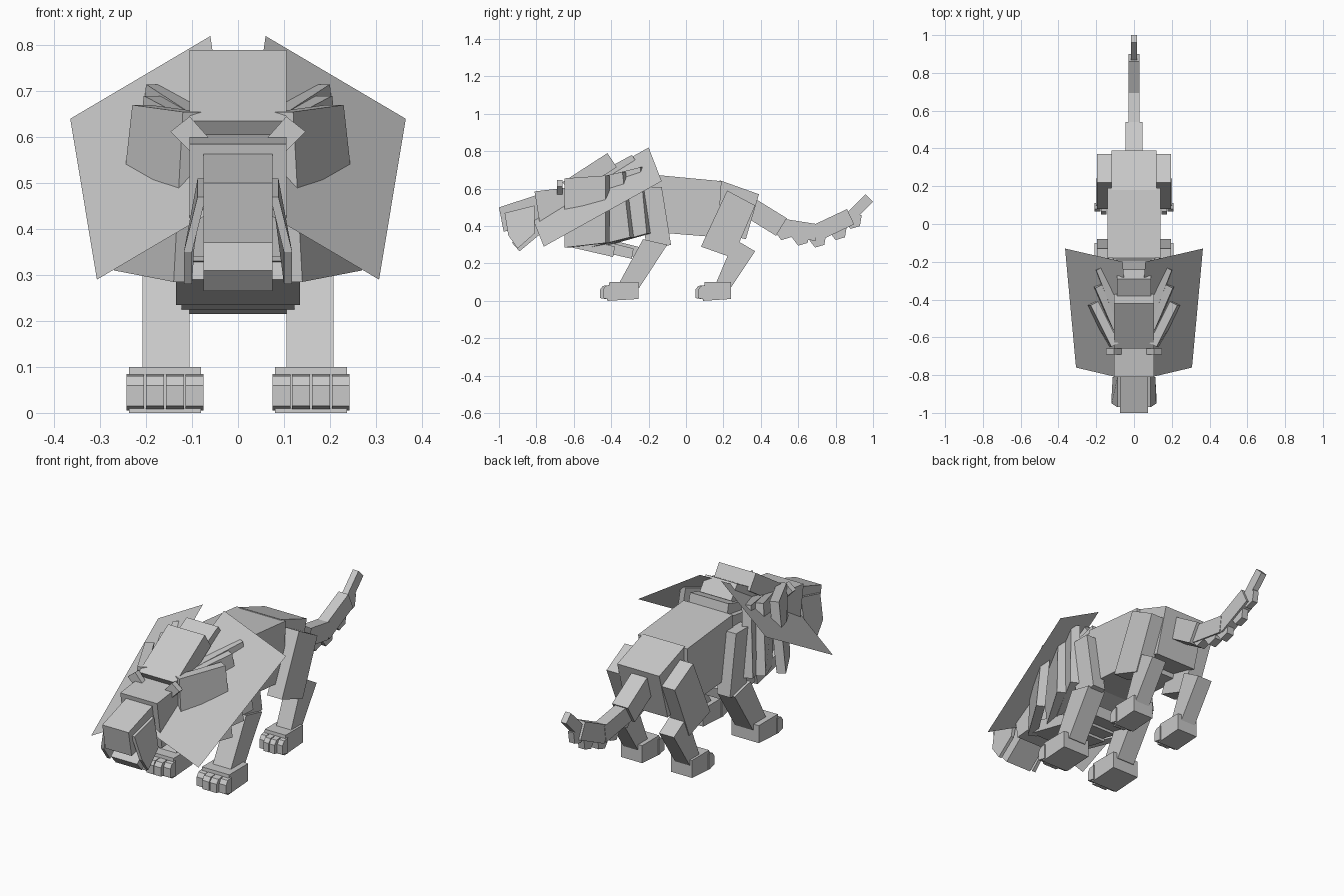
import bpy, bmesh
from mathutils import Vector

cube = bpy.data.objects.get("Cube")
if cube:
    bpy.data.objects.remove(cube, do_unlink=True)

stone = bpy.data.materials.new("stone_grey")
stone.use_nodes = True
GREY = (.58, .58, .58, 1)
stone.diffuse_color = GREY
stone.node_tree.nodes["Principled BSDF"].inputs["Base Color"].default_value = GREY


def make(name, points, offset=None):
    """Flat polygon, optionally extruded along an offset vector."""
    bm = bmesh.new()
    face = bm.faces.new([bm.verts.new(p) for p in points])
    if offset is not None:
        copy = bmesh.ops.extrude_face_region(bm, geom=[face], use_keep_orig=True)
        moved = [g for g in copy["geom"] if isinstance(g, bmesh.types.BMVert)]
        bmesh.ops.translate(bm, verts=moved, vec=offset)
        bmesh.ops.recalc_face_normals(bm, faces=bm.faces)
    mesh = bpy.data.meshes.new(name)
    bm.to_mesh(mesh)
    bm.free()
    mesh.materials.append(stone)
    obj = bpy.data.objects.new(name, mesh)
    bpy.context.collection.objects.link(obj)


def pair(name, points, offset=None):
    """Left part and its mirrored right twin."""
    flip = Vector((-1, 1, 1))
    make("left_" + name, points, offset)
    make("right_" + name, [Vector(p) * flip for p in points],
         None if offset is None else Vector(offset) * flip)


def centre(name, half, *profile):
    """Side profile (y, z) extruded evenly across the middle."""
    make(name, [(-half, y, z) for y, z in profile], (2 * half, 0, 0))


def sides(name, inner, outer, *profile):
    """Side profile (y, z) extruded between two x values on both sides."""
    pair(name, [(inner, y, z) for y, z in profile], (outer - inner, 0, 0))


def box(y0, y1, z0, z1):
    return (y0, z0), (y1, z0), (y1, z1), (y0, z1)


# Trunk
centre("abdomen", .14, (-.18, .675), (.19, .64), (.17, .34), (-.2, .37))
centre("hips", .12, (.18, .645), (.39, .57), (.32, .33), (.11, .38))
centre("chest", .135, (-.5, .62), (-.15, .67), (-.14, .38), (-.48, .29))
centre("neck", .105, (-.68, .58), (-.4, .66), (-.38, .3), (-.64, .33))

# Head
centre("head", .105, (-.81, .585), (-.6, .61), (-.56, .36), (-.77, .34))
centre("snout", .075, (-1, .5), (-.8, .565), (-.76, .42), (-.975, .37))
centre("lower_jaw", .075, (-.93, .31), (-.89, .265), (-.74, .39), (-.79, .44))
pair("lip", [(.07, -.97, .47), (.07, -.81, .51), (.095, -.81, .36),
             (.1, -.9, .28), (.1, -.95, .35)], (.018, 0, 0))
pair("ear", [(.105, -.69, .645), (.147, -.69, .612), (.1, -.69, .565),
             (.065, -.69, .6)], (0, .03, 0))

# Mane: crown slabs, broad sheets and overlapping cheek slabs
centre("crown_front", .105, (-.66, .635), (-.42, .79), (-.37, .715), (-.61, .56))
centre("crown_back", .09, (-.53, .65), (-.29, .78), (-.24, .71), (-.48, .57))
centre("crown_nape", .11, (-.4, .66), (-.19, .72), (-.17, .62), (-.38, .57))
pair("mane_sheet", [(.06, -.2, .82), (.365, -.13, .64),
                    (.307, -.76, .29), (.01, -.83, .465)])
inward = (-.04, .02, 0)
pair("mane_cheek", [(.12, -.65, .655), (.23, -.43, .67),
                    (.27, -.43, .31), (.14, -.65, .285)], inward)
pair("mane_middle", [(.11, -.56, .64), (.205, -.34, .69),
                     (.245, -.3, .34), (.13, -.52, .285)], inward)
pair("mane_rear", [(.1, -.5, .65), (.2, -.245, .715),
                   (.235, -.21, .36), (.125, -.46, .29)], inward)

# Stepped beard slabs under the throat
for i in range(3):
    y, z = -.63 + i * .1, .29 - i * .01
    centre("beard_slab_%d" % (i + 1), .135 - i * .012,
           (y, z), (y + .24, z - .055), (y + .25, z), (y + .01, z + .06))

# Legs
sides("shoulder", .12, .195, (-.25, .61), (-.13, .61), (-.08, .3), (-.21, .27))
sides("front_shin", .105, .208, (-.23, .33), (-.1, .3), (-.25, .07), (-.36, .09))
sides("thigh", .11, .195, (.22, .59), (.37, .51), (.25, .23), (.08, .29))
sides("hind_shin", .105, .19, (.26, .33), (.37, .265), (.24, .07), (.15, .07))


def paw(name, inner, outer, front, back):
    """Block foot with four stubby toes."""
    sides(name + "_paw", inner + .008, outer - .008,
          (front + .04, 0), (back, .01), (back, .1), (front + .05, .1))
    step = (outer - inner) / 4
    for i in range(4):
        x = inner + i * step
        reach = front if i in (1, 2) else front + .015
        sides("%s_toe_%d" % (name, i + 1), x + .002, x + step - .002,
              (reach, .015), (front + .06, .005), (front + .06, .085),
              (reach + .015, .08), (reach, .06))


paw("front", .073, .245, -.46, -.255)
paw("hind", .075, .21, .05, .24)

# Tail: tapering links along a curved path
path = [Vector(p) for p in ((.34, .5), (.51, .395), (.7, .365), (.88, .45), (.98, .55))]
widths = (.045, .03, .028, .016)
depths = (.055, .045, .045, .028)
for i, (a, b) in enumerate(zip(path, path[1:])):
    along = (b - a).normalized()
    up = Vector((-along.y, along.x)) * depths[i]
    a = a - along * .015
    centre("tail_link_%d" % (i + 1), widths[i], a + up, b + up, b - up, a - up)

# Tail tuft steps along the underside
for i, (y, z) in enumerate(((.52, .34), (.61, .31), (.7, .3), (.81, .34), (.89, .4))):
    centre("tail_tuft_%d" % (i + 1), .024 - i * .002,
           (y - .06, z + .05), (y + .05, z + .06), (y + .04, z), (y - .01, z - .015))
